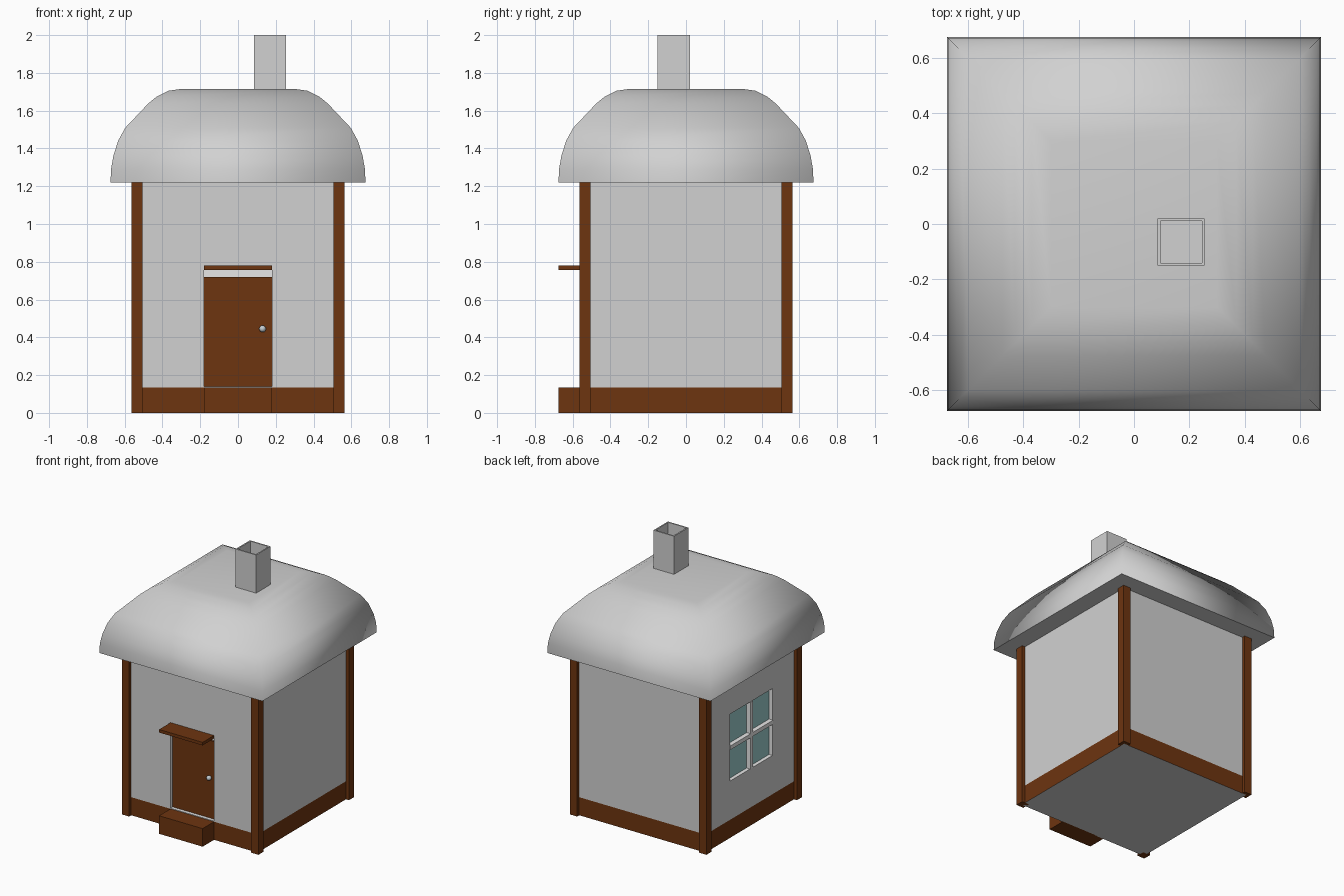
import bpy, bmesh
from mathutils import Vector

cube = bpy.data.objects.get("Cube")
if cube:
    bpy.data.objects.remove(cube, do_unlink=True)


def material(name, r, g, b):
    m = bpy.data.materials.new(name)
    m.use_nodes = True
    m.diffuse_color = (r, g, b, 1)
    m.node_tree.nodes["Principled BSDF"].inputs["Base Color"].default_value = (r, g, b, 1)
    return m


plaster = material("plaster_grey", 0.64, 0.64, 0.64)
wood = material("brown_wood", 0.155, 0.035, 0.005)
trim = material("white_trim", 0.9, 0.9, 0.9)
glass = material("teal_glass", 0.33, 0.6, 0.6)
metal = material("knob_metal", 0.55, 0.6, 0.63)


def finish(name, bm, *mats):
    bmesh.ops.recalc_face_normals(bm, faces=bm.faces)
    mesh = bpy.data.meshes.new(name)
    bm.to_mesh(mesh)
    bm.free()
    for m in mats:
        mesh.materials.append(m)
    ob = bpy.data.objects.new(name, mesh)
    bpy.context.collection.objects.link(ob)
    return ob


def box_bm(x, y, z):
    """Box from (low, high) ranges on each axis."""
    bm = bmesh.new()
    bmesh.ops.create_cube(bm, size=1)
    for v in bm.verts:
        v.co = Vector([r[0] if c < 0 else r[1] for c, r in zip(v.co, (x, y, z))])
    return bm


def box(name, mat, x, y, z):
    return finish(name, box_bm(x, y, z), mat)


def recess(wall, x, y, z):
    """Cut a trim-lined recess into the wall."""
    cutter = box("recess_cutter", trim, x, y, z)
    cutter.hide_render = True
    mod = wall.modifiers.new("recess", 'BOOLEAN')
    mod.operation = 'DIFFERENCE'
    mod.solver = 'EXACT'
    mod.material_mode = 'TRANSFER'
    mod.object = cutter
    bpy.context.view_layer.objects.active = wall
    bpy.ops.object.modifier_apply(modifier=mod.name)
    bpy.data.objects.remove(cutter, do_unlink=True)


W = 0.54        # wall half width
BASE = 0.135    # plinth height
EAVE = 1.22
DOOR = (-0.18, 0.18)

# Walls with a door recess at the front and a window recess at one side
walls = box("walls", plaster, (-W, W), (-W, W), (BASE, EAVE + 0.01))
recess(walls, DOOR, (-0.7, -W + 0.035), (BASE + 0.005, 0.76))
recess(walls, (-0.7, -W + 0.035), (-0.25, 0.25), (0.425, 0.925))

# Plinth: brown sides, grey underside
bm = box_bm((-W, W), (-W, W), (0, BASE))
bm.normal_update()
for f in bm.faces:
    f.material_index = 1 if f.normal.z < -0.5 else 0
finish("plinth", bm, wood, plaster)

# Corner posts
for sx, side in ((-1, "right"), (1, "left")):
    for sy, end in ((-1, "front"), (1, "back")):
        xs = sorted((sx * 0.505, sx * 0.565))
        ys = sorted((sy * 0.505, sy * 0.565))
        box(f"{end}_{side}_post", wood, xs, ys, (0, EAVE + 0.01))

# Door, step, canopy and knob
box("door", wood, DOOR, (-W + 0.025, -W + 0.04), (BASE + 0.005, 0.72))
box("door_step", wood, DOOR, (-0.675, -W + 0.005), (0, BASE))
box("door_canopy", wood, DOOR, (-0.675, -W + 0.005), (0.757, 0.78))
bm = bmesh.new()
bmesh.ops.create_uvsphere(bm, u_segments=20, v_segments=12, radius=0.018)
bmesh.ops.translate(bm, verts=bm.verts, vec=(0.13, -0.53, 0.445))
for f in bm.faces:
    f.smooth = True
finish("door_knob", bm, metal)

# Window pane and cross bars
box("window_pane", glass, (-W + 0.028, -W + 0.037), (-0.25, 0.25), (0.425, 0.925))
bar_x = (-W - 0.005, -W + 0.03)
box("window_upright", trim, bar_x, (-0.015, 0.015), (0.425, 0.925))
box("window_crossbar", trim, bar_x, (-0.25, 0.25), (0.66, 0.69))

# Roof: stacked square rings following a rounded profile
profile = [(0.675, EAVE), (0.672, 1.29), (0.66, 1.36), (0.635, 1.44), (0.598, 1.508),
           (0.475, 1.638), (0.43, 1.675), (0.37, 1.705), (0.30, 1.715)]
bm = bmesh.new()
rings = [[bm.verts.new((sx * r, sy * r, z)) for sx, sy in ((-1, -1), (1, -1), (1, 1), (-1, 1))]
         for r, z in profile]
for low, high in zip(rings, rings[1:]):
    for i in range(4):
        j = (i + 1) % 4
        bm.faces.new((low[i], low[j], high[j], high[i]))
bm.faces.new(rings[-1])
for f in bm.faces:
    f.smooth = True
underside = bm.faces.new(rings[0][::-1])
for e in underside.edges:
    e.smooth = False
finish("roof", bm, plaster)

# Hollow chimney
bm = box_bm((0.085, 0.255), (-0.15, 0.02), (1.65, 2.0))
bm.normal_update()
top = max(bm.faces, key=lambda f: f.calc_center_median().z)
bmesh.ops.inset_region(bm, faces=[top], thickness=0.014)
out = bmesh.ops.extrude_face_region(bm, geom=[top])
bmesh.ops.translate(bm, verts=[v for v in out["geom"] if isinstance(v, bmesh.types.BMVert)],
                    vec=(0, 0, -0.28))
if top.is_valid:
    bmesh.ops.delete(bm, geom=[top], context='FACES_ONLY')
finish("chimney", bm, plaster)
